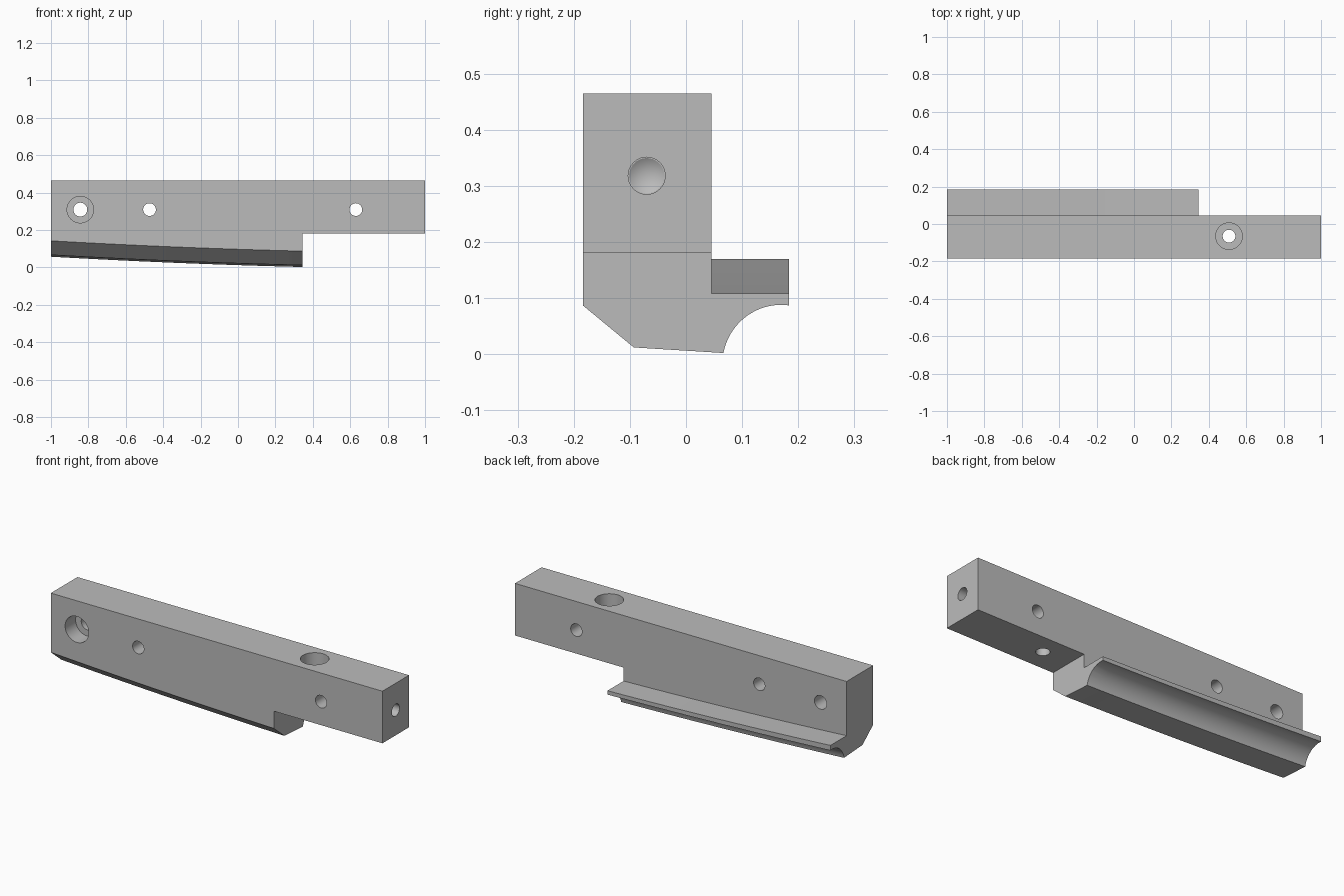
import bpy, bmesh, math
from mathutils import Matrix, Vector

old = bpy.data.objects.get("Cube")
if old:
    bpy.data.objects.remove(old, do_unlink=True)

metal = bpy.data.materials.new("plain grey")
metal.use_nodes = True
grey = (0.5, 0.5, 0.5, 1)
metal.diffuse_color = grey
metal.node_tree.nodes["Principled BSDF"].inputs["Base Color"].default_value = grey

FRONT, BACK, TOP = -0.184, 0.045, 0.465
STEP_X, STEP_Z = 0.345, 0.181


def make_object(name, bm):
    bmesh.ops.recalc_face_normals(bm, faces=bm.faces)
    mesh = bpy.data.meshes.new(name)
    bm.to_mesh(mesh)
    bm.free()
    obj = bpy.data.objects.new(name, mesh)
    bpy.context.collection.objects.link(obj)
    mesh.materials.append(metal)
    return obj


def section(x):
    """Cross-section whose underside rises in a shallow curve towards -x."""
    t = (STEP_X - x) / (1 + STEP_X)
    rise = 0.033 * t + 0.022 * t * t
    lower = [(FRONT, 0.087), (-0.093, 0.012)]
    for i in range(19):  # concave groove
        a = math.radians(169.5 - i * 88 / 18)
        lower.append((0.17 + 0.105 * math.cos(a), -0.017 + 0.105 * math.sin(a)))
    lower[-1] = (0.184, lower[-1][1])
    pts = [(x, y, z + rise) for y, z in lower]
    lip = 0.108 + rise * 1.12
    return pts + [(x, 0.184, lip), (x, BACK, lip), (x, BACK, TOP), (x, FRONT, TOP)]


# Body lofted along x
bm = bmesh.new()
stations = [-1 + i * (1 + STEP_X) / 16 for i in range(17)] + [1]
rings = [[bm.verts.new(p) for p in section(x)] for x in stations]
for a, b in zip(rings, rings[1:]):
    for i in range(len(a)):
        j = (i + 1) % len(a)
        bm.faces.new((a[i], a[j], b[j], b[i]))
bm.faces.new(rings[0])
bm.faces.new(rings[-1])
body = make_object("mounting_bar", bm)


def cut(cutter):
    mod = body.modifiers.new("cut", "BOOLEAN")
    mod.object = cutter
    mod.operation = "DIFFERENCE"
    mod.solver = "EXACT"
    bpy.context.view_layer.objects.active = body
    bpy.ops.object.modifier_apply(modifier=mod.name)
    bpy.data.objects.remove(cutter, do_unlink=True)


def drill(start, end, radius, tip=None):
    """Cut a round hole; a tip radius near zero makes a cone."""
    start, end = Vector(start), Vector(end)
    axis = end - start
    bm = bmesh.new()
    turn = axis.to_track_quat("Z", "Y").to_matrix().to_4x4()
    bmesh.ops.create_cone(bm, cap_ends=True, segments=40, radius1=radius,
                          radius2=radius if tip is None else tip, depth=axis.length,
                          matrix=Matrix.Translation((start + end) / 2) @ turn)
    cut(make_object("drill", bm))


# Step under the free end
bm = bmesh.new()
bmesh.ops.create_cube(bm, size=1, matrix=Matrix.Translation((STEP_X + 0.5, 0, STEP_Z - 0.5))
                      @ Matrix.Diagonal((1, 1, 1, 1)))
cut(make_object("step_cutter", bm))

# Cross holes, the first counterbored from the front
HOLE_Z = 0.309
for x, r in ((-0.843, 0.037), (-0.473, 0.034), (0.63, 0.034)):
    drill((x, -0.3, HOLE_Z), (x, 0.3, HOLE_Z), r)
drill((-0.843, -0.3, HOLE_Z), (-0.843, FRONT + 0.09, HOLE_Z), 0.071)

# Vertical hole counterbored from the top
drill((0.508, -0.065, 0), (0.508, -0.065, 0.6), 0.034)
drill((0.508, -0.065, 0.6), (0.508, -0.065, TOP - 0.1), 0.071)

# Blind drilled hole in the end face
drill((1.1, -0.07, 0.318), (0.8, -0.07, 0.318), 0.033)
drill((0.801, -0.07, 0.318), (0.78, -0.07, 0.318), 0.033, 0.0)

# Merge flat faces, smooth the curved ones
bm = bmesh.new()
bm.from_mesh(body.data)
bmesh.ops.dissolve_limit(bm, angle_limit=math.radians(0.05), verts=bm.verts, edges=bm.edges)
bm.to_mesh(body.data)
bm.free()
bpy.ops.object.select_all(action="DESELECT")
body.select_set(True)
bpy.context.view_layer.objects.active = body
bpy.ops.object.shade_smooth_by_angle(angle=math.radians(20))
